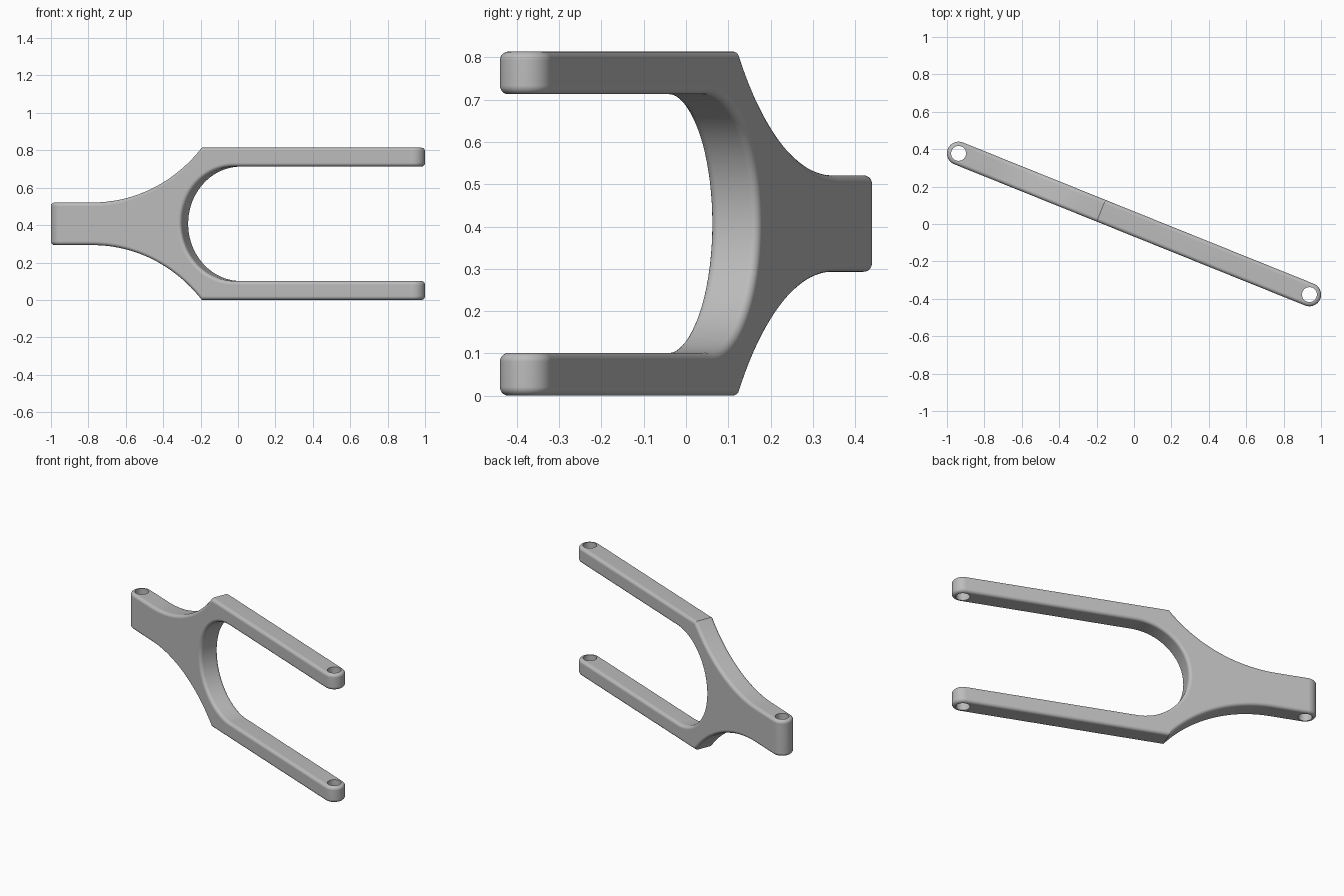
import bpy, bmesh
from math import sin, cos, pi, radians, asin, hypot
from mathutils import Vector

if "Cube" in bpy.data.objects:
    bpy.data.objects.remove(bpy.data.objects["Cube"], do_unlink=True)

HALF = 0.407      # half of the full height
REACH = 1.011     # centre to pin hole
THICK = 0.0625    # half thickness and end radius
ARCH = 0.306      # radius of the fork opening
TAIL = 0.114      # half height of the tail
CORNER = -0.19    # where the shoulder meets the arms
FLARE = -0.82     # where the tail begins to flare
ROUND = 0.02
TILT = radians(-21.93)

grey = bpy.data.materials.new("plain grey")
grey.use_nodes = True
colour = (0.5, 0.5, 0.5, 1)
grey.diffuse_color = colour
grey.node_tree.nodes["Principled BSDF"].inputs["Base Color"].default_value = colour


def prism(name, outline, move):
    """Extrude a closed outline of 3D points along a vector."""
    bm = bmesh.new()
    face = bm.faces.new([bm.verts.new(p) for p in outline])
    new = bmesh.ops.extrude_face_region(bm, geom=[face])["geom"]
    bmesh.ops.translate(bm, vec=move, verts=[g for g in new if isinstance(g, bmesh.types.BMVert)])
    bmesh.ops.recalc_face_normals(bm, faces=bm.faces)
    mesh = bpy.data.meshes.new(name)
    bm.to_mesh(mesh)
    bm.free()
    mesh.materials.append(grey)
    obj = bpy.data.objects.new(name, mesh)
    bpy.context.collection.objects.link(obj)
    return obj


def combine(obj, cutter, operation):
    """Apply a boolean and discard the cutter."""
    mod = obj.modifiers.new("cut", "BOOLEAN")
    mod.operation, mod.solver, mod.object = operation, "EXACT", cutter
    bpy.context.view_layer.objects.active = obj
    bpy.ops.object.modifier_apply(modifier=mod.name)
    bpy.data.objects.remove(cutter, do_unlink=True)


def arc(cx, cy, r, start, end, steps):
    return [(cx + r * cos(start + (end - start) * i / steps),
             cy + r * sin(start + (end - start) * i / steps)) for i in range(steps + 1)]


# Upper half of the side profile: tail, flared shoulder, arm, arch
run, rise = CORNER - FLARE, HALF - TAIL
bend = (run ** 2 + rise ** 2) / (2 * rise)
sweep = asin(run / bend)
upper = [(-1.2, TAIL)]
upper += arc(FLARE, TAIL + bend, bend, -pi / 2, -pi / 2 + sweep, 24)
upper += [(1.2, HALF), (1.2, ARCH)]
upper += arc(0, 0, ARCH, pi / 2, pi, 20)
lower = [(x, -z) for x, z in reversed(upper[:-1])]
outline = [Vector((x, -0.1, z + HALF)) for x, z in upper + lower]
fork = prism("fork_link", outline, (0, 0.2, 0))

# Trim to a bar with round ends
plan = arc(REACH, 0, THICK, -pi / 2, pi / 2, 24) + arc(-REACH, 0, THICK, pi / 2, 3 * pi / 2, 24)
bar = prism("bar_trim", [Vector((x, y, -0.2)) for x, y in plan], (0, 0, 1.4))
combine(fork, bar, "INTERSECT")

# Round the long edges, leaving the shoulder creases sharp
bm = bmesh.new()
bm.from_mesh(fork.data)
bmesh.ops.remove_doubles(bm, verts=bm.verts, dist=1e-5)


def is_rim(edge):
    if len(edge.link_faces) != 2 or edge.calc_face_angle(0) < radians(30):
        return False
    a, b = (v.co for v in edge.verts)
    crease = hypot(a.x - b.x, a.z - b.z) < 1e-4
    return not crease


bmesh.ops.bevel(bm, geom=[e for e in bm.edges if is_rim(e)], offset=ROUND,
                offset_type="OFFSET", segments=5, profile=0.5, affect="EDGES", clamp_overlap=True)
bm.to_mesh(fork.data)
bm.free()

# Pin holes through the tail and both arms
for side in (-1, 1):
    ring = arc(side * REACH, 0, 0.04, 0, 2 * pi, 32)[:-1]
    pin = prism("pin_cutter", [Vector((x, y, -0.2)) for x, y in ring], (0, 0, 1.4))
    combine(fork, pin, "DIFFERENCE")

# Smooth shading with flat broad faces
bpy.ops.object.select_all(action="DESELECT")
fork.select_set(True)
bpy.context.view_layer.objects.active = fork
bpy.ops.object.shade_smooth_by_angle(angle=radians(30))
weighted = fork.modifiers.new("weighted normals", "WEIGHTED_NORMAL")
weighted.keep_sharp = True
fork.rotation_euler.z = TILT
